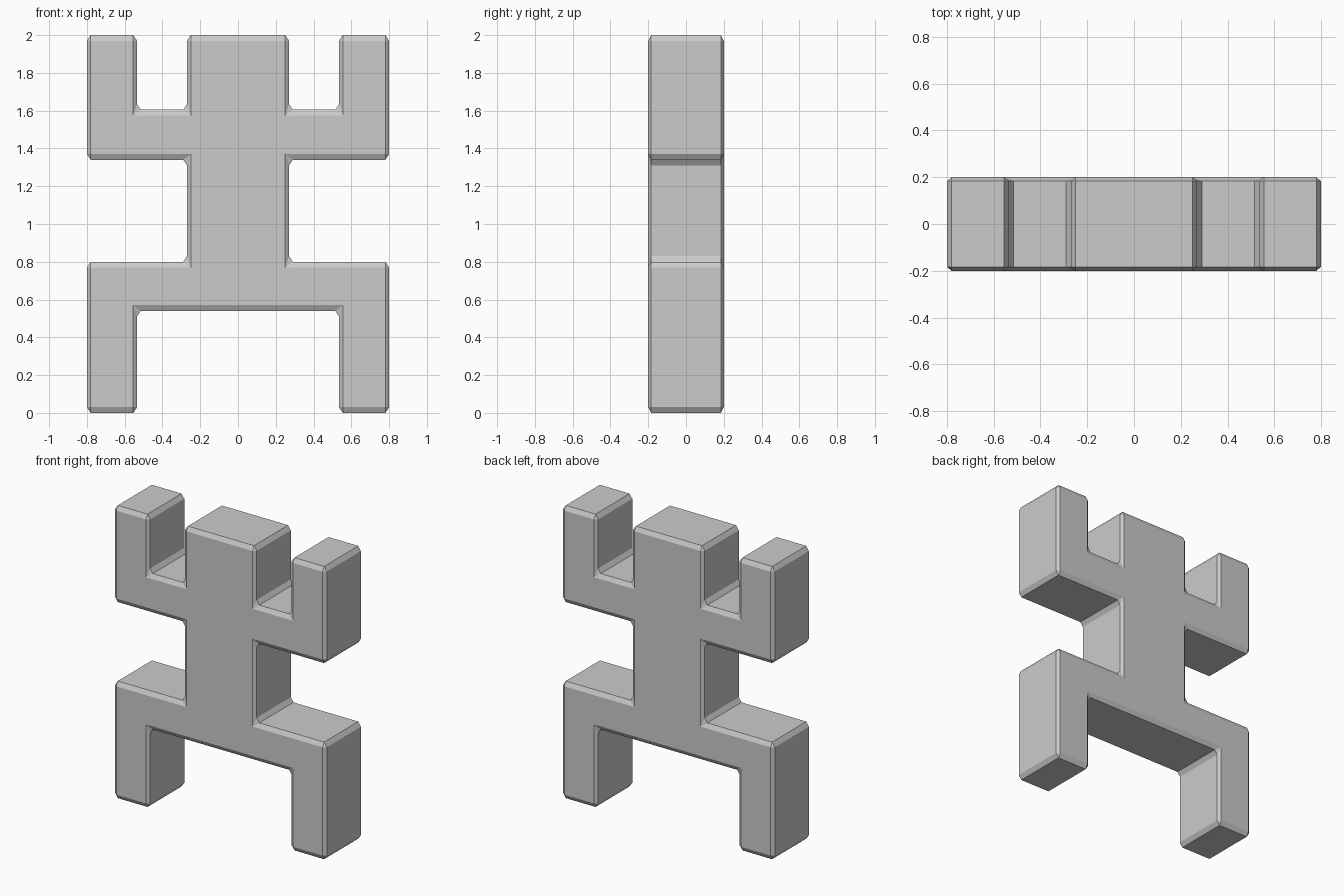
import bpy, bmesh

if "Cube" in bpy.data.objects:
    bpy.data.objects.remove(bpy.data.objects["Cube"])

# Chamfers are slightly longer in z and shorter in y, so bevel in a scaled local space
SX, SY, SZ = 1.0, 0.8, 1.5
BEVEL = 0.02

# Right half of the figure outline (x, z), from crotch up to head
half = [
    (0.535, 0.54), (0.535, 0.0), (0.8, 0.0), (0.8, 0.80),      # leg
    (0.27, 0.80), (0.27, 1.34),                                # torso
    (0.8, 1.34), (0.8, 2.0), (0.535, 2.0), (0.535, 1.605),     # raised arm
    (0.27, 1.605), (0.27, 2.0),                                # head
]
outline = half + [(-x, z) for x, z in reversed(half)]

# Extruded figure
bm = bmesh.new()
verts = [bm.verts.new((x / SX, -0.2 / SY, z / SZ)) for x, z in outline]
face = bm.faces.new(verts)
ext = bmesh.ops.extrude_face_region(bm, geom=[face], use_keep_orig=True)
moved = [g for g in ext["geom"] if isinstance(g, bmesh.types.BMVert)]
bmesh.ops.translate(bm, verts=moved, vec=(0, 0.4 / SY, 0))
bmesh.ops.recalc_face_normals(bm, faces=bm.faces)
mesh = bpy.data.meshes.new("figure_body")
bm.to_mesh(mesh)
bm.free()

body = bpy.data.objects.new("figure_body", mesh)
body.scale = (SX, SY, SZ)
bpy.context.collection.objects.link(body)

# Single-segment chamfer on every edge
bevel = body.modifiers.new("chamfer", "BEVEL")
bevel.width = BEVEL
bevel.segments = 1
bevel.limit_method = "ANGLE"
